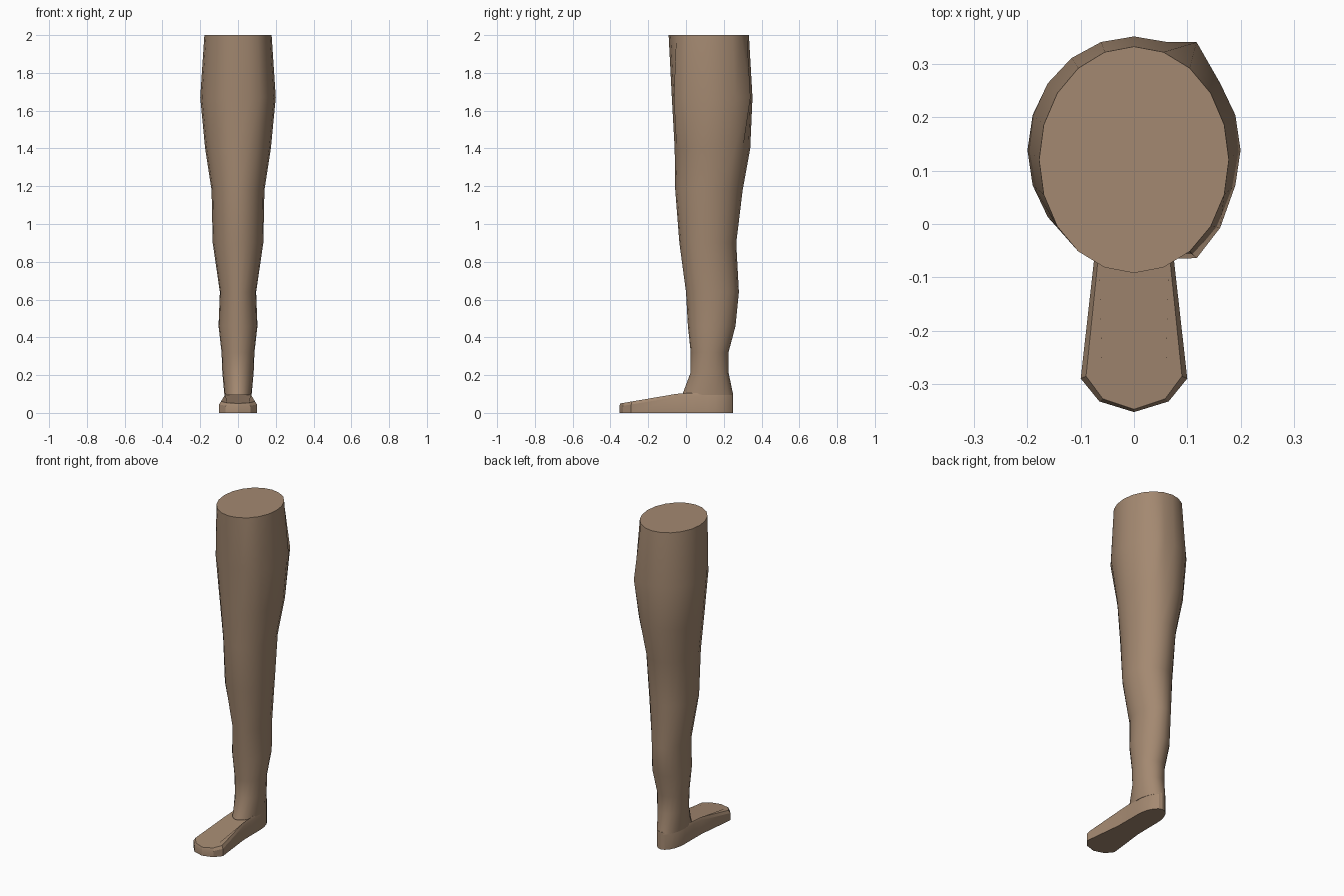
import bpy
import math

cube = bpy.data.objects.get("Cube")
if cube:
    bpy.data.objects.remove(cube)

SIDES = 20

skin = bpy.data.materials.new("brown skin")
skin.use_nodes = True
skin.diffuse_color = (0.37, 0.25, 0.165, 1)
skin.node_tree.nodes["Principled BSDF"].inputs["Base Color"].default_value = skin.diffuse_color


def loft(name, rings, angle):
    """Skin a stack of equal rings, bottom to top, with end caps."""
    n = len(rings[0])
    faces = [list(range(n))[::-1], [(len(rings) - 1) * n + i for i in range(n)]]
    for r in range(len(rings) - 1):
        for i in range(n):
            j = (i + 1) % n
            faces.append([r * n + i, r * n + j, (r + 1) * n + j, (r + 1) * n + i])
    mesh = bpy.data.meshes.new(name)
    mesh.from_pydata([p for ring in rings for p in ring], [], faces)
    mesh.materials.append(skin)
    obj = bpy.data.objects.new(name, mesh)
    bpy.context.collection.objects.link(obj)
    bpy.ops.object.select_all(action="DESELECT")
    obj.select_set(True)
    bpy.context.view_layer.objects.active = obj
    bpy.ops.object.shade_smooth_by_angle(angle=math.radians(angle))
    return obj


def ellipse(z, half_x, front, back):
    mid, half_y = (front + back) / 2, (back - front) / 2
    turn = [2 * math.pi * i / SIDES for i in range(SIDES)]
    return [(half_x * math.cos(a), mid + half_y * math.sin(a), z) for a in turn]


# Leg sections from ankle to thigh: height, half width, front, back
sections = [
    (0.095, 0.072, -0.02, 0.25),
    (0.215, 0.083, 0.025, 0.225),
    (0.32, 0.087, 0.025, 0.225),
    (0.46, 0.103, 0.01, 0.262),
    (0.64, 0.096, 0.0, 0.28),
    (0.9, 0.134, -0.035, 0.266),
    (1.18, 0.14, -0.057, 0.3),
    (1.4, 0.174, -0.06, 0.34),
    (1.67, 0.2, -0.075, 0.352),
    (2.0, 0.178, -0.092, 0.333),
]
rings = [ellipse(*s) for s in sections]

# Slight muscle bulges on the left side of the thigh
for index, push in ((3, 0.03), (18, -0.02), (17, -0.03)):
    x, y, z = rings[8][index]
    rings[8][index] = (x, y + push, z)
loft("leg", rings, 40)

# Foot outline: rounded heel, then the left edge mirrored around the toe
heel = [(0.072 * math.cos(a), 0.115 + 0.135 * math.sin(a))
        for a in (math.pi * i / 10 for i in range(11))]
edge = [(-0.072, 0.03), (-0.073, -0.05), (-0.1, -0.29), (-0.065, -0.333)]
outline = heel + edge + [(0, -0.353)] + [(-x, y) for x, y in reversed(edge)]


def instep(y):
    return 0.05 + 0.056 * min(1, (y + 0.353) / 0.333)


sole = [(x, y, 0) for x, y in outline]
rim = [(x, y, instep(y) - 0.016) for x, y in outline]
top = [(x * 0.9, y if y > 0 else y * 0.985, instep(y)) for x, y in outline]
loft("foot", [sole, rim, top], 25)
